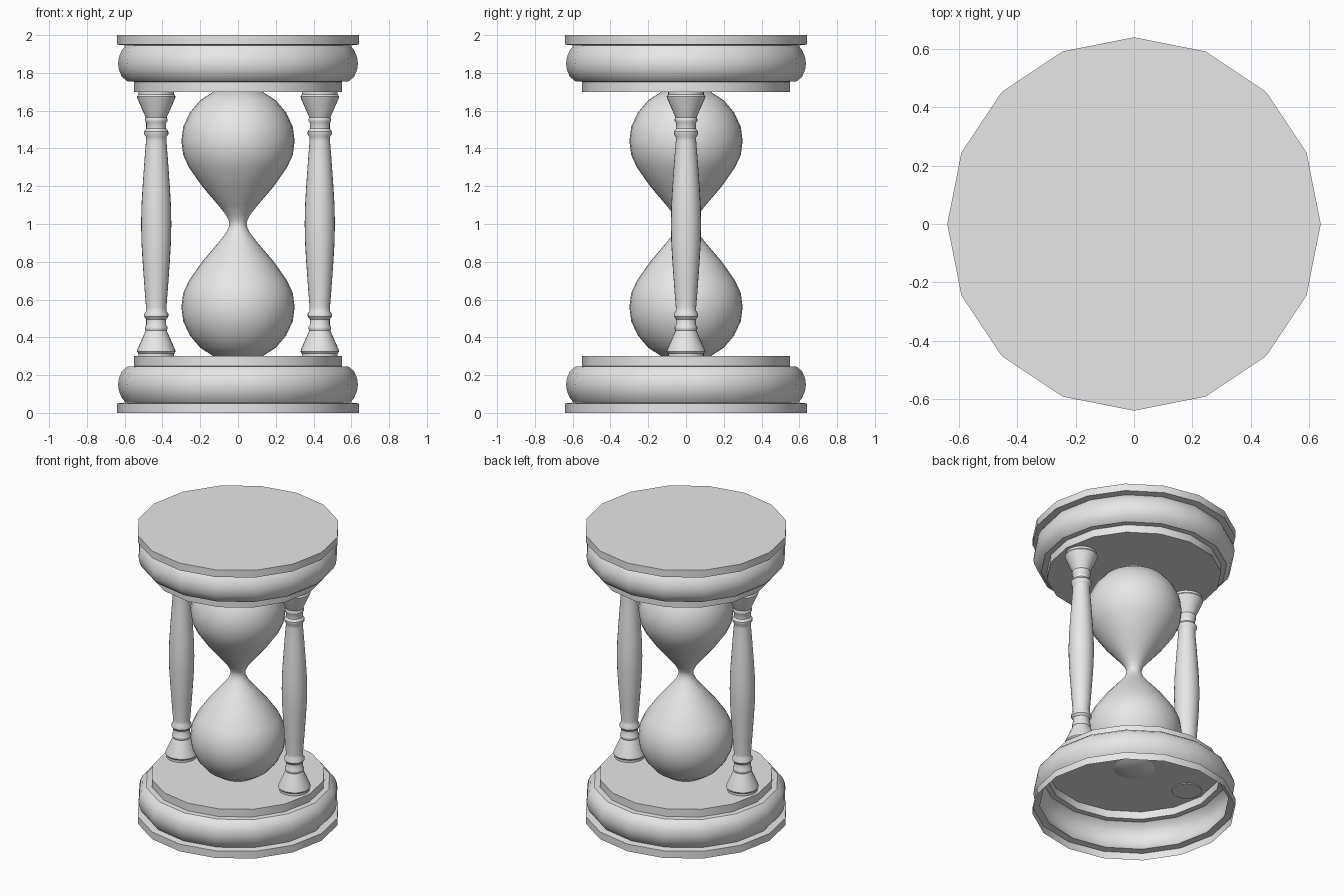
import bpy
import bmesh
from math import cos, sin, tau, radians

cube = bpy.data.objects.get("Cube")
if cube:
    bpy.data.objects.remove(cube, do_unlink=True)

# Single material
COLOUR = (0.8, 0.8, 0.8, 1.0)
grey = bpy.data.materials.new("plain_grey")
grey.use_nodes = True
grey.diffuse_color = COLOUR
grey.node_tree.nodes["Principled BSDF"].inputs["Base Color"].default_value = COLOUR


def flip(profile):
    """Mirror a profile about mid height, keeping it bottom to top."""
    return [(r, 2 - z) for r, z in reversed(profile)]


def lathe(name, profile, sides, x=0.0, cap_bottom=True, cap_top=True):
    """Revolve a (radius, height) profile about a vertical axis at x."""
    bm = bmesh.new()
    rings = [[bm.verts.new((r * cos(tau * i / sides), r * sin(tau * i / sides), z))
              for i in range(sides)] for r, z in profile]
    for low, high in zip(rings, rings[1:]):
        for i in range(sides):
            j = (i + 1) % sides
            bm.faces.new((low[i], low[j], high[j], high[i]))
    if cap_bottom:
        bm.faces.new(rings[0][::-1])
    if cap_top:
        bm.faces.new(rings[-1])
    mesh = bpy.data.meshes.new(name)
    bm.to_mesh(mesh)
    bm.free()
    mesh.materials.append(grey)
    obj = bpy.data.objects.new(name, mesh)
    obj.location.x = x
    bpy.context.collection.objects.link(obj)
    bpy.ops.object.select_all(action="DESELECT")
    obj.select_set(True)
    bpy.context.view_layer.objects.active = obj
    bpy.ops.object.shade_smooth_by_angle(angle=radians(35))
    return obj


# Base and lid: thin rim, rounded moulding, stepped plate
stand = [(0.64, 0), (0.64, 0.05), (0.595, 0.055), (0.615, 0.08), (0.63, 0.115),
         (0.635, 0.15), (0.63, 0.185), (0.615, 0.22), (0.585, 0.245),
         (0.55, 0.247), (0.55, 0.30)]
lathe("base", stand, 16, cap_bottom=False)
lathe("lid", flip(stand), 16)

# Glass: two bulbs joined at a narrow neck
bulb = [(0.05, 0.28), (0.13, 0.30), (0.20, 0.345), (0.255, 0.41), (0.29, 0.485),
        (0.30, 0.56), (0.29, 0.635), (0.26, 0.70), (0.19, 0.80), (0.105, 0.90),
        (0.065, 0.95), (0.05, 0.98)]
lathe("glass_bulbs", bulb + [(0.046, 1)] + flip(bulb), 32)

# Turned pillars: flared foot, two beads, swelling shaft
pillar = [(0.095, 0.295), (0.095, 0.315), (0.103, 0.325), (0.098, 0.34),
          (0.056, 0.435), (0.06, 0.445), (0.06, 0.455), (0.053, 0.465),
          (0.053, 0.495), (0.064, 0.51), (0.064, 0.525), (0.054, 0.54),
          (0.054, 0.56), (0.062, 0.66), (0.072, 0.80), (0.078, 0.90)]
for side, x in (("left", 0.433), ("right", -0.433)):
    lathe(side + "_pillar", pillar + [(0.08, 1)] + flip(pillar), 24, x)
